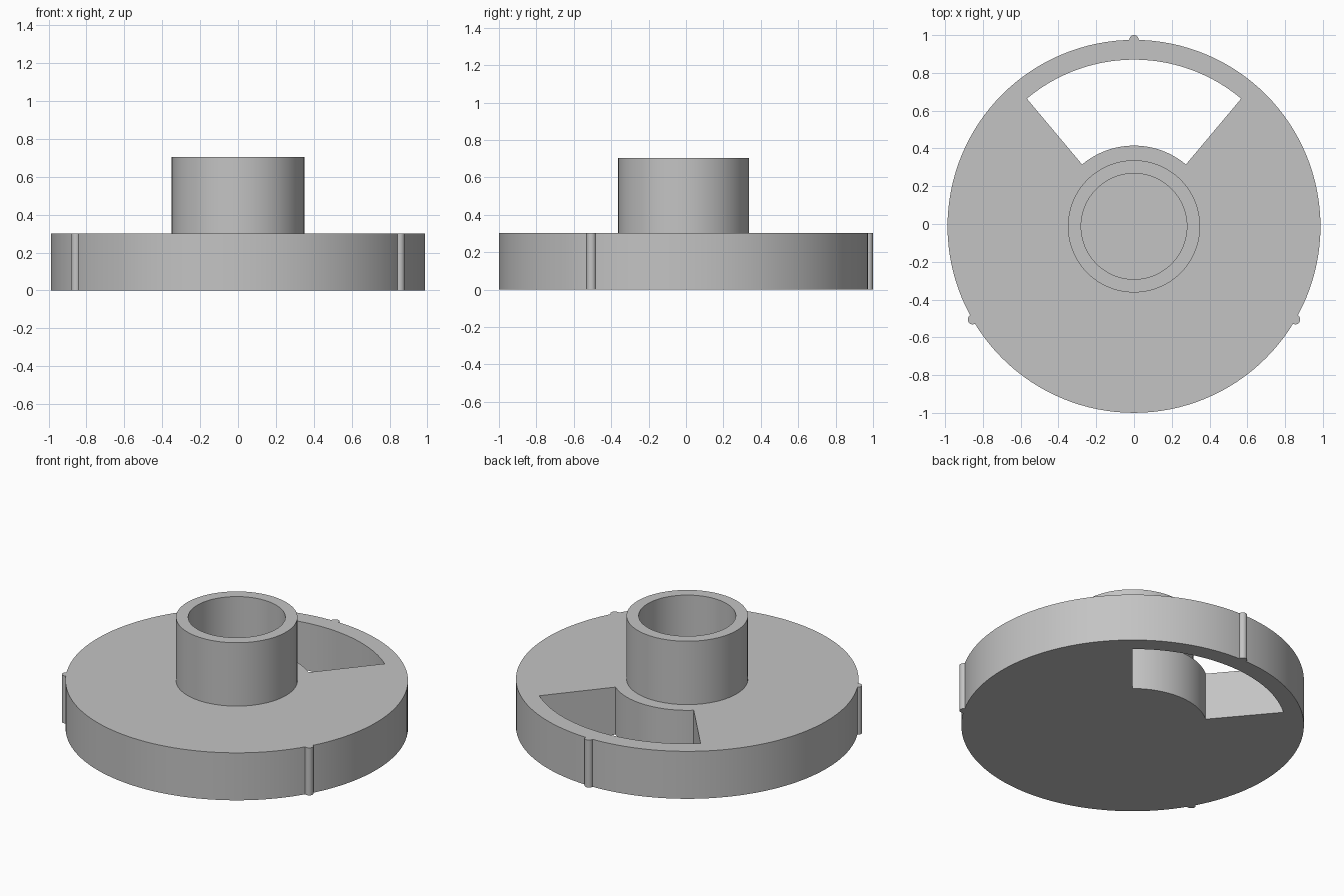
import bpy, bmesh, math

if "Cube" in bpy.data.objects:
    bpy.data.objects.remove(bpy.data.objects["Cube"])

CY = -0.0125          # disc axis offset in y
R, H = 0.9872, 0.302  # disc radius and height
TOP = 0.705           # top of the hub tube

grey = bpy.data.materials.new("plain grey")
grey.diffuse_color = (0.55, 0.55, 0.55, 1)
grey.use_nodes = True
grey.node_tree.nodes["Principled BSDF"].inputs["Base Color"].default_value = grey.diffuse_color


def arc(r, a0, a1, n):
    """Points on an arc about the disc axis, angles in degrees."""
    angles = [math.radians(a0 + (a1 - a0) * i / n) for i in range(n + 1)]
    return [(r * math.cos(a), CY + r * math.sin(a)) for a in angles]


def finish(name, bm):
    bmesh.ops.recalc_face_normals(bm, faces=bm.faces)
    mesh = bpy.data.meshes.new(name)
    bm.to_mesh(mesh)
    bm.free()
    mesh.materials.append(grey)
    obj = bpy.data.objects.new(name, mesh)
    bpy.context.collection.objects.link(obj)
    return obj


def prism(name, outline, z0, z1):
    bm = bmesh.new()
    face = bm.faces.new([bm.verts.new((x, y, z0)) for x, y in outline])
    out = bmesh.ops.extrude_face_region(bm, geom=[face], use_keep_orig=True)
    moved = [v for v in out["geom"] if isinstance(v, bmesh.types.BMVert)]
    bmesh.ops.translate(bm, verts=moved, vec=(0, 0, z1 - z0))
    return finish(name, bm)


def smooth(obj):
    obj.data.shade_smooth()
    obj.data.set_sharp_from_angle(angle=math.radians(30))


# Disc with a sector-shaped window cut right through
disc = prism("disc", arc(R, 0, 360, 128)[:-1], 0, H)
window = prism("window_cutter",
               arc(0.8825, 50, 130, 40) + arc(0.4275, 130, 50, 40), -0.1, H + 0.1)
cut = disc.modifiers.new("window", "BOOLEAN")
cut.operation, cut.solver, cut.object = "DIFFERENCE", "EXACT", window
bpy.context.view_layer.objects.active = disc
bpy.ops.object.modifier_apply(modifier=cut.name)
bpy.data.objects.remove(window)
smooth(disc)

# Hub tube, turned from its wall profile and standing on the disc
bm = bmesh.new()
rings = [[bm.verts.new((x, y, z)) for x, y in arc(r, 0, 360, 96)[:-1]]
         for r, z in ((0.35, H), (0.35, TOP), (0.28, TOP), (0.28, H))]
for lower, upper in zip(rings, rings[1:]):
    for i in range(96):
        j = (i + 1) % 96
        bm.faces.new((lower[i], lower[j], upper[j], upper[i]))
smooth(finish("hub_tube", bm))

# Three small round ribs on the rim
for k, deg in enumerate((90, 210, 330)):
    a = math.radians(deg)
    cx, cy = R * math.cos(a), CY + R * math.sin(a)
    circle = [(cx + 0.0253 * math.cos(t * math.tau / 24),
               cy + 0.0253 * math.sin(t * math.tau / 24)) for t in range(24)]
    smooth(prism(f"rim_rib_{k + 1}", circle, 0, H))
